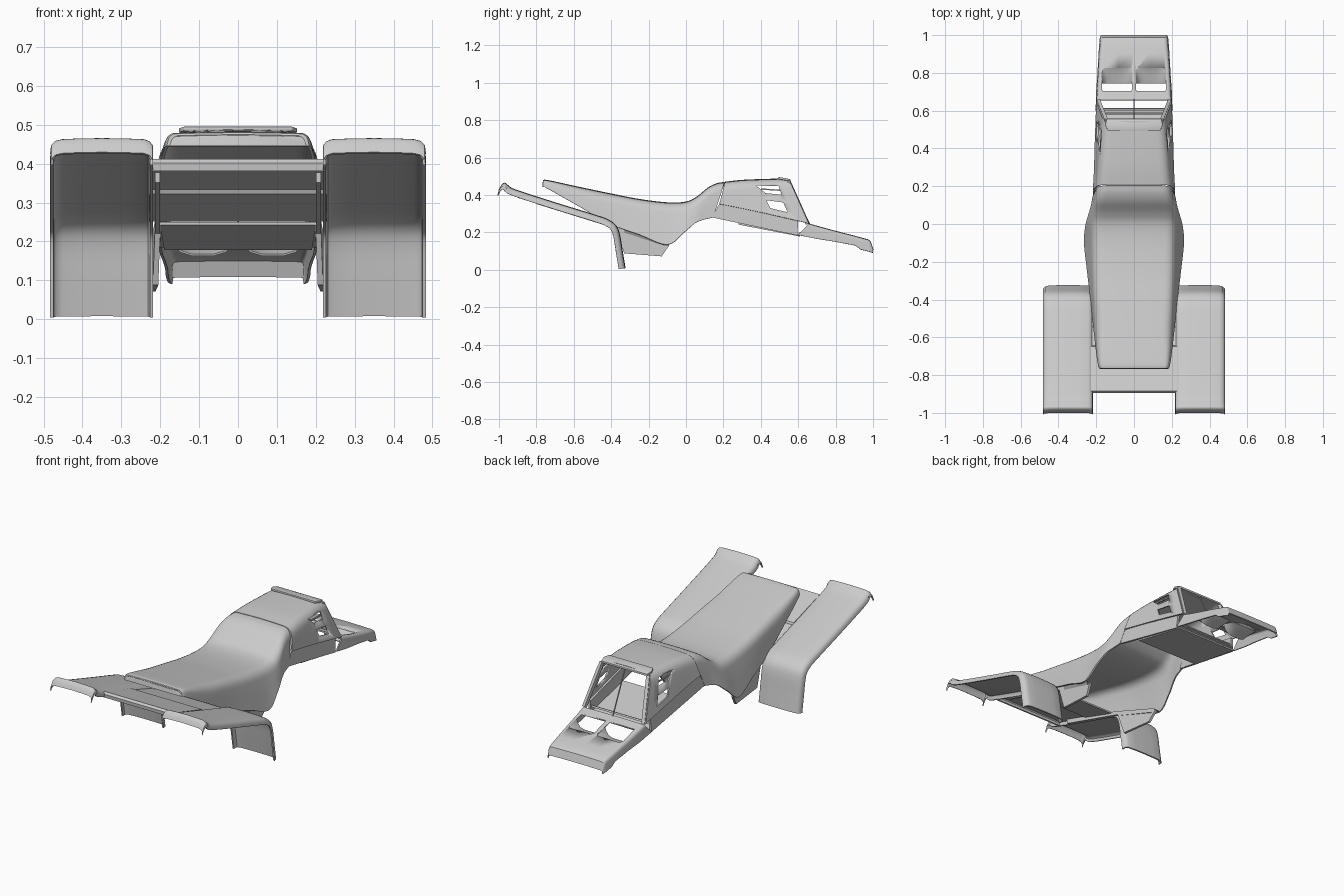
import bpy, bmesh, math
from mathutils import Vector


def finish(name, bm, thick=0, mirror=False, angle=35):
    bmesh.ops.recalc_face_normals(bm, faces=bm.faces)
    me = bpy.data.meshes.new(name)
    bm.to_mesh(me)
    bm.free()
    ob = bpy.data.objects.new(name, me)
    bpy.context.collection.objects.link(ob)
    bpy.ops.object.select_all(action='DESELECT')
    bpy.context.view_layer.objects.active = ob
    ob.select_set(True)
    if thick:
        m = ob.modifiers.new("shell", 'SOLIDIFY')
        m.thickness, m.offset = thick, 0
        bpy.ops.object.modifier_apply(modifier=m.name)
    if mirror:
        m = ob.modifiers.new("mirror", 'MIRROR')
        m.use_mirror_merge = False
        bpy.ops.object.modifier_apply(modifier=m.name)
    bpy.ops.object.shade_smooth_by_angle(angle=math.radians(angle))
    return ob


def smooth(pts, n=4):
    """Resample a list of tuples with a Catmull-Rom curve."""
    p = [Vector(q) for q in pts]
    p = [2 * p[0] - p[1]] + p + [2 * p[-1] - p[-2]]
    out = []
    for a, b, c, d in zip(p, p[1:], p[2:], p[3:]):
        for i in range(n):
            t = i / n
            out.append(0.5 * (2 * b + (c - a) * t + (2 * a - 5 * b + 4 * c - d) * t * t
                              + (3 * b - a - 3 * c + d) * t ** 3))
    return out + [p[-2]]


def grid(name, rows, thick=0.008, mirror=False, cap=False):
    bm = bmesh.new()
    vs = [[bm.verts.new(q) for q in r] for r in rows]
    for r, s in zip(vs, vs[1:]):
        for i in range(len(r) - 1):
            bm.faces.new((r[i], r[i + 1], s[i + 1], s[i]))
    if cap:
        bm.faces.new(vs[cap if cap < 0 else 0])
    return finish(name, bm, thick, mirror)


def arch(s, rmax, crown):
    """Open-bottomed section from (top y, top z, edge y, edge z, top half width, edge half width)."""
    yt, zt, yb, zb, wt, wb = s
    e, c = Vector((wb, yb, zb)), Vector((wt, yt, zt))
    side = e - c
    r = min(rmax, side.length * 0.48)
    a, b = c + side.normalized() * r, c - Vector((r, 0, 0))
    half = [e, e.lerp(a, 0.5)]
    for i in range(7):
        t = i / 6
        half.append(a * (1 - t) ** 2 + c * 2 * t * (1 - t) + b * t * t)
    half.append(Vector((b.x * 0.5, yt, zt + crown * 0.75)))
    mid = Vector((0, yt, zt + crown))
    return half + [mid] + [Vector((-q.x, q.y, q.z)) for q in reversed(half)]


def prism(name, pts, vec, mirror=False, bevel=0):
    """Extrude a polygon along vec."""
    bm = bmesh.new()
    f = bm.faces.new([bm.verts.new(q) for q in pts])
    g = bmesh.ops.extrude_face_region(bm, geom=[f])
    bmesh.ops.translate(bm, vec=vec, verts=[v for v in g['geom'] if isinstance(v, bmesh.types.BMVert)])
    if bevel:
        bmesh.ops.bevel(bm, geom=bm.edges[:], offset=bevel, segments=2, affect='EDGES', profile=0.5)
    return finish(name, bm, 0, mirror)


def beam(name, a, b, w, mirror=False):
    a, b = Vector(a), Vector(b)
    d = b - a
    u = d.cross(Vector((0.3, 1, 0.4)) if abs(d.normalized().y) < 0.8 else Vector((1, 0, 0))).normalized() * w / 2
    v = d.normalized().cross(u)
    return prism(name, [a + u + v, a + u - v, a - u - v, a - u + v], d, mirror)


def cut(ob, cutter):
    bpy.context.view_layer.objects.active = ob
    m = ob.modifiers.new("cut", 'BOOLEAN')
    m.operation, m.solver, m.object = 'DIFFERENCE', 'EXACT', cutter
    bpy.ops.object.modifier_apply(modifier=m.name)
    bpy.data.objects.remove(cutter)


# Rear fenders: a flanged strip swept along the side profile
path = smooth([(-0.998, 0.425), (-0.985, 0.448), (-0.97, 0.459), (-0.95, 0.444), (-0.91, 0.422),
               (-0.7, 0.354), (-0.48, 0.286), (-0.42, 0.264), (-0.38, 0.235), (-0.36, 0.19),
               (-0.345, 0.1), (-0.33, 0.008)], 4)
strip = [(0.222, -0.03), (0.223, -0.014), (0.229, -0.005), (0.242, 0), (0.29, 0.002), (0.35, 0.003),
         (0.41, 0.002), (0.452, 0), (0.468, -0.004), (0.477, -0.014), (0.479, -0.03)]
rows = []
for i, p in enumerate(path):
    t = (path[min(i + 1, len(path) - 1)] - path[max(i - 1, 0)]).normalized()
    if i < 12:
        t = Vector((0.955, -0.297))
    rows.append([(x, p.x - t.y * h, max(0.004, p.y + t.x * h)) for x, h in strip])
grid("rear_fender", rows, 0.008, True)

# Deck joining the fenders, with a turned-down rear lip
deck = [(-0.888, 0.382), (-0.89, 0.4), (-0.882, 0.408), (-0.65, 0.337), (-0.645, 0.325), (-0.43, 0.255)]
grid("rear_deck", [[(x, y, z) for x in (-0.228, -0.1, 0, 0.1, 0.228)] for y, z in deck])

# Panels between the fenders and the seat edge
prism("side_panel", [(0.2, -0.8, 0.378), (0.2, -0.4, 0.25), (0.222, -0.1, 0.145), (0.224, -0.09, 0.13),
                     (0.212, -0.13, 0.072), (0.205, -0.33, 0.088), (0.2, -0.375, 0.22), (0.2, -0.8, 0.352)],
      (0.014, 0, 0), True)
prism("side_ledge", [(0.21, -0.385, 0.243), (0.258, -0.1, 0.143), (0.258, -0.09, 0.132),
                     (0.225, -0.12, 0.125), (0.21, -0.37, 0.21)], (-0.012, 0, 0), True)

# Seat and tank cover
seat = smooth([(-0.762, 0.468, -0.765, 0.445, 0.165, 0.172), (-0.745, 0.474, -0.745, 0.437, 0.179, 0.187),
               (-0.6, 0.443, -0.6, 0.355, 0.193, 0.206), (-0.4, 0.401, -0.4, 0.243, 0.204, 0.227),
               (-0.25, 0.372, -0.25, 0.188, 0.208, 0.245), (-0.1, 0.354, -0.1, 0.134, 0.21, 0.261),
               (0, 0.358, -0.01, 0.2, 0.212, 0.254), (0.06, 0.386, 0.05, 0.25, 0.21, 0.238),
               (0.12, 0.434, 0.09, 0.267, 0.2, 0.226), (0.165, 0.456, 0.12, 0.274, 0.192, 0.22),
               (0.205, 0.463, 0.145, 0.28, 0.186, 0.216)], 5)
grid("seat", [arch(s, 0.05, 0.003) for s in seat], 0.008, cap=True)

# Upper cowl with two windows through each side
cowl = smooth([(0.208, 0.464, 0.178, 0.352, 0.188, 0.214), (0.3, 0.474, 0.29, 0.33, 0.18, 0.208),
               (0.42, 0.479, 0.43, 0.3, 0.17, 0.204), (0.545, 0.482, 0.648, 0.25, 0.158, 0.196)], 4)
upper = grid("upper_cowl", [arch(s, 0.05, 0.003) for s in cowl], 0.008)
for win in ([(0.375, 0.45), (0.495, 0.448), (0.51, 0.402), (0.425, 0.41)],
            [(0.43, 0.372), (0.52, 0.36), (0.543, 0.308), (0.45, 0.33)]):
    cut(upper, prism("window_cutter", [(-0.4, y, z) for y, z in win], (0.8, 0, 0)))
beam("window_slat", (0.178, 0.4, 0.432), (0.172, 0.505, 0.425), 0.007, True)

# Lower cowl strips
prism("lower_cowl", [(0.211, 0.18, 0.357), (0.217, 0.14, 0.28), (0.2, 0.595, 0.184), (0.194, 0.6, 0.262)],
      (-0.012, 0, 0), True)

# Floor under the cowl
prism("cowl_floor", [(-0.2, 0.28, 0.25), (0.2, 0.28, 0.25), (0.19, 0.61, 0.186), (-0.19, 0.61, 0.186)],
      (0, 0, -0.008))

# Front frame: posts, centre rod, cross bars and visor
beam("front_post", (0.146, 0.548, 0.474), (0.186, 0.65, 0.245), 0.018, True)
beam("centre_rod", (0, 0.55, 0.475), (0, 0.665, 0.235), 0.005)
for y, z in ((0.585, 0.225), (0.608, 0.195)):
    beam("cross_bar", (-0.185, y, z), (0.185, y, z), 0.01)
prism("visor", [(-0.14, 0.495, 0.484), (0.14, 0.495, 0.484), (0.152, 0.525, 0.48), (0.145, 0.558, 0.472),
                (-0.145, 0.558, 0.472), (-0.152, 0.525, 0.48)], (0, 0, 0.012), bevel=0.003)

# Nose shell with two lamp openings
nose_sections = [(0.655, 0.243, 0.598, 0.186, 0.194, 0.2), (0.7, 0.23, 0.7, 0.166, 0.19, 0.197),
                 (0.8, 0.203, 0.8, 0.15, 0.185, 0.19), (0.905, 0.176, 0.905, 0.13, 0.178, 0.184),
                 (0.93, 0.169, 0.935, 0.108, 0.176, 0.182), (0.972, 0.158, 0.98, 0.097, 0.172, 0.178),
                 (0.984, 0.15, 0.99, 0.094, 0.171, 0.176), (0.998, 0.108, 0.998, 0.091, 0.169, 0.172)]
nose = grid("nose", [arch(s, 0.016, 0.002) for s in nose_sections], 0.007)
for s in (-1, 1):
    hole = [(0.012, 0.705), (0.168, 0.705), (0.17, 0.8), (0.16, 0.826), (0.02, 0.826), (0.01, 0.815)]
    cut(nose, prism("lamp_cutter", [(s * x, y, 0.168) for x, y in hole], (0, 0, 0.15)))

# Lamp pockets: scoops dropping back from the front edge of each opening
rows = []
for y, depth in ((0.828, 0.002), (0.815, 0.012), (0.79, 0.027), (0.765, 0.04), (0.745, 0.052)):
    top = 0.203 - 0.26 * (y - 0.8)
    rows.append([(0.09 + 0.081 * u, y, top - depth * (1 - abs(u) ** 5))
                 for u in (-1, -0.96, -0.88, -0.7, -0.35, 0, 0.35, 0.7, 0.88, 0.96, 1)])
grid("lamp_pocket", rows, 0.005, True)
